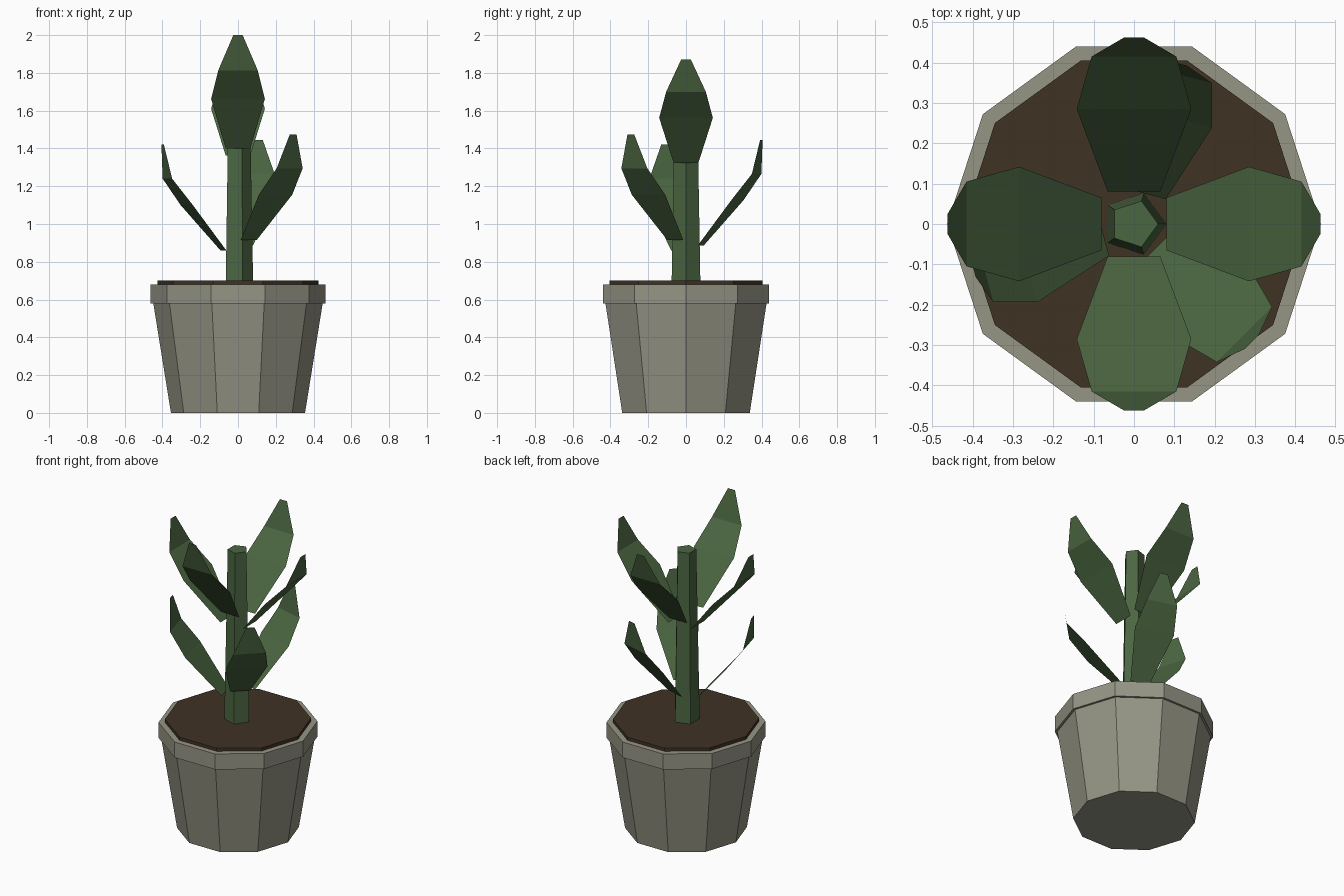
import bpy, math

if "Cube" in bpy.data.objects:
    bpy.data.objects.remove(bpy.data.objects["Cube"])


def material(name, rgb):
    m = bpy.data.materials.new(name)
    m.diffuse_color = (*rgb, 1)
    m.use_nodes = True
    m.node_tree.nodes["Principled BSDF"].inputs["Base Color"].default_value = m.diffuse_color
    return m


STONE = material("stone_grey", (0.30, 0.30, 0.235))
SOIL = material("soil_brown", (0.051, 0.032, 0.017))
GREEN = material("leaf_green", (0.070, 0.132, 0.053))


def add_mesh(name, verts, faces, mat):
    me = bpy.data.meshes.new(name)
    me.from_pydata(verts, [], faces)
    me.materials.append(mat)
    ob = bpy.data.objects.new(name, me)
    bpy.context.collection.objects.link(ob)
    return ob


def frustum(name, sides, r0, r1, z0, z1, mat):
    """Flat-sided cone section with its first corner on +x."""
    verts = [(r * math.cos(math.tau * i / sides), r * math.sin(math.tau * i / sides), z)
             for r, z in ((r0, z0), (r1, z1)) for i in range(sides)]
    faces = [(i, (i + 1) % sides, sides + (i + 1) % sides, sides + i) for i in range(sides)]
    faces += [tuple(reversed(range(sides))), tuple(range(sides, 2 * sides))]
    return add_mesh(name, verts, faces, mat)


def leaf(name, angle, z, profile):
    """Single-sheet leaf; profile rows are (reach, half width, height above base)."""
    a = math.radians(angle)
    c, s = math.cos(a), math.sin(a)
    verts = [(r * c - side * w * s, r * s + side * w * c, z + dz)
             for r, w, dz in profile for side in (-1, 1)]
    faces = [(2 * i, 2 * i + 2, 2 * i + 3, 2 * i + 1) for i in range(len(profile) - 1)]
    return add_mesh(name, verts, faces, GREEN)


# Pot, rim, soil and stem
frustum("pot_body", 10, 0.355, 0.45, 0.0, 0.59, STONE)
frustum("pot_rim", 10, 0.463, 0.463, 0.58, 0.68, STONE)
frustum("soil", 10, 0.426, 0.426, 0.67, 0.70, SOIL)
frustum("stem", 5, 0.08, 0.06, 0.69, 1.79, GREEN)

# Three lower leaves
lower = [(0.08, 0.06, 0), (0.281, 0.125, 0.24), (0.387, 0.097, 0.38), (0.413, 0.025, 0.56)]
for i, (angle, z) in enumerate(((195, 0.86), (-45, 0.915), (75, 0.885))):
    leaf(f"lower_leaf_{i + 1}", angle, z, lower)

# Four upper leaves, at slightly different heights and steepness
upper = [(0.08, 0.065, 0), (0.285, 0.142, 0.24), (0.415, 0.105, 0.378), (0.462, 0.025, 0.55)]
for i, (angle, z, k) in enumerate(((0, 1.322, 1), (90, 1.362, 1.03), (180, 1.322, 1), (270, 1.4, 1.09))):
    leaf(f"upper_leaf_{i + 1}", angle, z, [(r, w, dz * k) for r, w, dz in upper])
